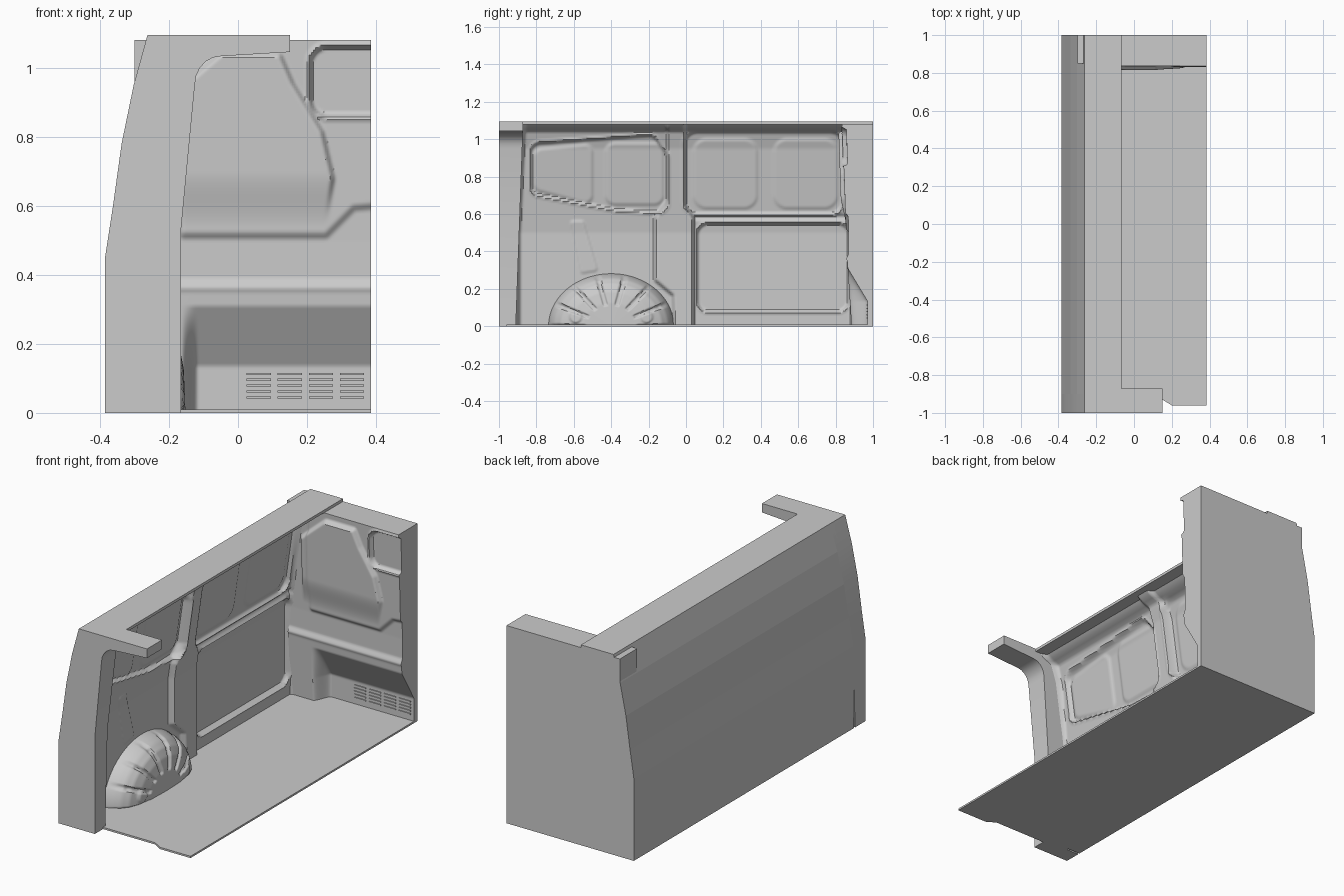
import bpy, bmesh, math
from mathutils import Vector

if "Cube" in bpy.data.objects:
    bpy.data.objects.remove(bpy.data.objects["Cube"])


# ---------- helpers ----------
def finish(name, bm, smooth=None, recalc=False):
    if recalc:
        bmesh.ops.recalc_face_normals(bm, faces=bm.faces)
    me = bpy.data.meshes.new(name)
    bm.to_mesh(me)
    bm.free()
    ob = bpy.data.objects.new(name, me)
    bpy.context.collection.objects.link(ob)
    if smooth:
        bpy.ops.object.select_all(action='DESELECT')
        ob.select_set(True)
        bpy.context.view_layer.objects.active = ob
        bpy.ops.object.shade_smooth_by_angle(angle=math.radians(smooth))
    return ob


def prism(name, pts, start, end, open_edges=(), smooth=None):
    """Closed outline joined between two placing functions; listed sides stay open."""
    bm = bmesh.new()
    a = [bm.verts.new(start(*p)) for p in pts]
    b = [bm.verts.new(end(*p)) for p in pts]
    n = len(pts)
    bm.faces.new(a)
    bm.faces.new(b[::-1])
    for i in range(n):
        if i not in open_edges:
            j = (i + 1) % n
            bm.faces.new((a[i], b[i], b[j], a[j]))
    return finish(name, bm, smooth, True)


def grid(nu, nv, fn):
    bm = bmesh.new()
    vs = [[bm.verts.new(fn(i / nu, j / nv)) for j in range(nv + 1)] for i in range(nu + 1)]
    for i in range(nu):
        for j in range(nv):
            bm.faces.new((vs[i][j], vs[i + 1][j], vs[i + 1][j + 1], vs[i][j + 1]))
    return bm


def lerp(table, t):
    for (t0, v0), (t1, v1) in zip(table, table[1:]):
        if t <= t1:
            return v0 + (v1 - v0) * (max(t, t0) - t0) / (t1 - t0)
    return table[-1][1]


def step(a, b, t):
    t = min(max((t - a) / (b - a), 0), 1)
    return t * t * (3 - 2 * t)


def dist(poly, px, py):
    """Signed distance to a polygon, negative inside."""
    best, inside = 1e9, False
    for (ax, ay), (bx, by) in zip(poly, poly[1:] + poly[:1]):
        ex, ey, wx, wy = bx - ax, by - ay, px - ax, py - ay
        t = min(max((wx * ex + wy * ey) / (ex * ex + ey * ey), 0), 1)
        best = min(best, (wx - ex * t) ** 2 + (wy - ey * t) ** 2)
        if (ay > py) != (by > py) and px < ex * (py - ay) / ey + ax:
            inside = not inside
    return -math.sqrt(best) if inside else math.sqrt(best)


def box(y0, z0, y1, z1):
    return [(y0, z0), (y1, z0), (y1, z1), (y0, z1)]


class Sheet:
    """Pressed metal sheet: stamped outlines that raise or sink the surface."""
    def __init__(self):
        self.stamps = []

    def stamp(self, poly, height, radius=0.0, width=.02, line=False):
        self.stamps.append((poly, height, radius, width, line))

    def recess(self, poly, radius):
        self.stamp(poly, -.02, radius)
        self.stamp(poly, .007, radius + .015, .012, True)

    def height(self, u, v):
        h = 0
        for poly, height, radius, width, line in self.stamps:
            d = dist(poly, u, v) - radius
            h += height * (1 - step(0, width, abs(d) if line else d))
        return h


# ---------- outer wall ----------
OUTER = [(-.385, 0), (-.385, .45), (-.362, .6), (-.337, .78), (-.302, .95), (-.262, 1.095)]
INNER = [(0, -.3), (.5, -.3), (.95, -.235), (1.04, -.205), (1.078, -.15)]
section = OUTER + [(-.065, 1.095), (-.065, 1.08)] + [(x, z) for z, x in INNER[::-1]]
prism("outer_wall", section, lambda x, z: (x, -.9, z), lambda x, z: (x, 1, z), range(8, 12))

# ---------- rear door frame with rounded upper corner ----------
arc = [(-.05 - .075 * math.sin(math.pi * k / 10), .95 + .083 * math.cos(math.pi * k / 10)) for k in range(6)]
prism("rear_door_frame", OUTER + [(.15, 1.095), (.15, 1.045)] + arc + [(-.165, .53), (-.165, 0)],
      lambda x, z: (x, -1, z), lambda x, z: (x, -.91 + .036 * z, z), smooth=25)

# ---------- floor ----------
prism("floor", [(-.31, -.93), (.15, -.93), (.2, -.96), (.385, -.96), (.385, .98), (-.31, .98)],
      lambda x, y: (x, y, 0), lambda x, y: (x, y, .01))

# ---------- pressed inner side wall ----------
wall = Sheet()
# rear window and its two raised panes
wall.recess([(-.78, .75), (-.78, .93), (-.2, .97), (-.15, .9), (-.15, .66), (-.36, .67)], .04)
wall.stamp([(-.77, .76), (-.77, .91), (-.54, .93), (-.54, .7)], .008, .03)
wall.stamp(box(-.38, .7, -.17, .93), .008, .04)
# centre pillar
wall.stamp([(-.09, 1.1), (-.09, .67), (-.155, .58), (-.155, .25), (-.06, .17), (-.05, -.1),
            (.03, -.1), (.03, .57), (-.015, .65), (-.015, 1.1)], .03)
# sliding door: upper recess with two panes, seam, lower recess
wall.recess(box(.06, .67, .77, .97), .06)
for y in (.11, .54):
    wall.stamp(box(y, .7, y + .2, .93), .007, .06)
wall.stamp(box(.05, .582, .86, .586), -.012)
wall.recess(box(.12, .14, .81, .49), .05)
# end columns and roof rail
wall.stamp([(-1, -.1), (-.92, -.1), (-.92, .5), (-.89, 1.1), (-1, 1.1)], .07, 0, .04)
wall.stamp([(.9, -.1), (.885, .35), (.86, 1.1), (1, 1.1), (1, -.1)], .04)
wall.stamp(box(-1, 1.06, 1, 1.2), .02)
# rear quarter slot
wall.stamp([(-.6, .55), (-.56, .55), (-.49, .31), (-.55, .3)], .006, .01, .01)


def wall_point(u, v):
    y, z = -.92 + 1.84 * u, 1.08 * v
    return Vector((lerp(INNER, z) + wall.height(y, z), y, z))


finish("side_wall_inner", grid(215, 120, wall_point), 45)

# ---------- bulkhead ----------
UPPER = [(.35, .862), (.362, .856), (.39, .87), (.497, .87), (1.08, .85)]
BASE = [(0, .97), (.135, .97), (.31, .865)] + UPPER
COLUMN = [(0, .885)] + UPPER
bulk = Sheet()
# step that rises to the right, then the hatch
bulk.stamp([(-.155, 1.2), (-.155, .525), (.25, .525), (.33, .605), (.5, .62), (.5, 1.2)], .014, 0, .025)
bulk.recess(box(.26, .91, .6, 1.01), .04)
POCKET = [(-.2, .555), (-.2, .9), (-.05, 1.03), (.115, 1.03), (.15, .95), (.235, .81), (.265, .68), (.245, .555)]


def bulkhead_point(u, v):
    x, z = -.3 + .685 * u, 1.08 * v
    side = step(-.165, -.115, x)
    y = lerp(COLUMN, z) * (1 - side) + lerp(BASE, z) * side - bulk.height(x, z)
    y -= .022 * (1 - step(0, .02, dist(POCKET, x, z))) * step(.54, .7, z)
    return Vector((x, y, z))


bm = grid(115, 150, bulkhead_point)
new = bmesh.ops.extrude_edge_only(bm, edges=[e for e in bm.edges if e.is_boundary])["geom"]
for vert in new:
    if isinstance(vert, bmesh.types.BMVert):
        vert.co.y = 1
bmesh.ops.contextual_create(bm, geom=[e for e in new if isinstance(e, bmesh.types.BMEdge) and e.is_boundary])
finish("bulkhead", bm, 40, True)

# ---------- bulkhead vents ----------
bm = bmesh.new()
for i in range(20):
    made = bmesh.ops.create_cube(bm, size=1)["verts"]
    bmesh.ops.scale(bm, vec=(.07, .008, .006), verts=made)
    bmesh.ops.translate(bm, vec=(.06 + .09 * (i % 4), .969, .045 + .017 * (i // 4)), verts=made)
finish("bulkhead_vents", bm)

# ---------- wheel arch: half dome with radial grooves and two round bosses ----------
ARCH = [(0, -.152), (.15, -.157), (.22, -.168), (.27, -.188), (.305, -.22), (.325, -.26), (.34, -.32)]


def arch_point(u, v):
    r, ang = .34 * u, math.pi * v
    c, s = math.cos(ang), math.sin(ang) * .84
    nearest = abs(ang - round(ang / (math.pi / 7)) * math.pi / 7) * r
    groove = (1 - step(.007, .017, nearest)) * step(.13, .15, r)
    boss = 1 - step(.026, .036, math.hypot(abs(r * c) - .19, r * s - .05))
    x = lerp(ARCH, r) - .01 * groove * (1 - step(.29, .31, r)) + .008 * boss
    r *= 1 - .035 * groove * (1 - step(.315, .33, r))
    return Vector((x, -.4 + r * c, r * s))


finish("wheel_arch", grid(44, 130, arch_point), 50)
